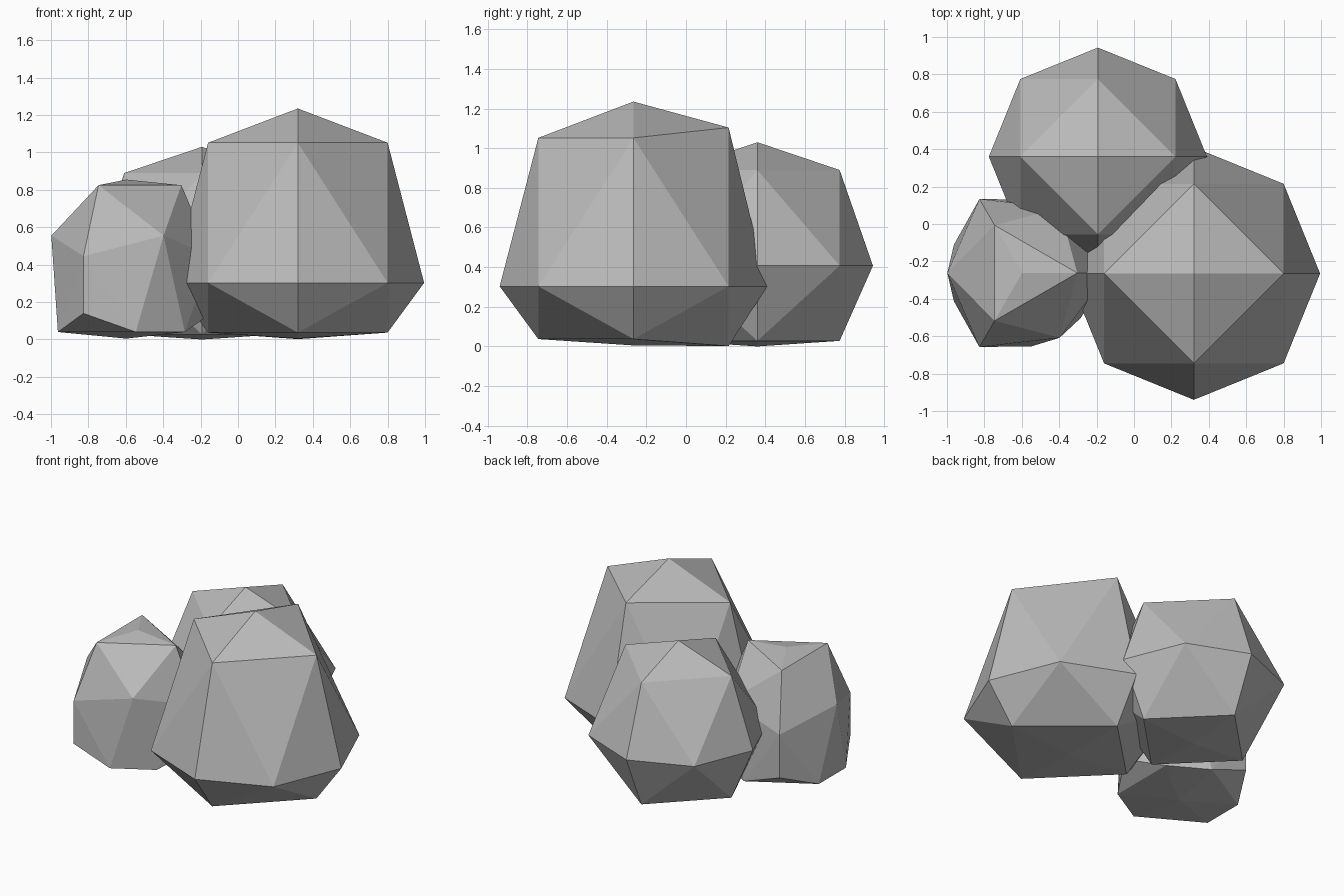
import bpy
import bmesh
from math import cos, sin, radians

cube = bpy.data.objects.get("Cube")
if cube:
    bpy.data.objects.remove(cube, do_unlink=True)

# Single stone colour
stone = bpy.data.materials.new("stone grey")
stone.use_nodes = True
GREY = (0.5, 0.5, 0.5, 1)
stone.diffuse_color = GREY
bsdf = stone.node_tree.nodes["Principled BSDF"]
bsdf.inputs["Base Color"].default_value = GREY
bsdf.inputs["Roughness"].default_value = 0.9


def ring(radius, z, angles):
    return [(radius * cos(radians(a)), radius * sin(radians(a)), z) for a in angles]


def make_rock(name, x, y, points):
    """Faceted, flat-shaded rock wrapped around its rings of points."""
    bm = bmesh.new()
    for p in points:
        bm.verts.new(p)
    bmesh.ops.convex_hull(bm, input=bm.verts[:])
    bmesh.ops.recalc_face_normals(bm, faces=bm.faces[:])
    mesh = bpy.data.meshes.new(name)
    bm.to_mesh(mesh)
    bm.free()
    mesh.materials.append(stone)
    rock = bpy.data.objects.new(name, mesh)
    rock.location = (x, y, 0)
    bpy.context.collection.objects.link(rock)


def four_sided(radius, inner, bottom, low, middle, high, top, lift=0.0, drop=0.0):
    """Divided octahedron: poles, two square rings and an eight-point belt."""
    sides = (0, 180, 270)
    return ([(0, 0, bottom), (0, 0, top)]
            + ring(inner, low, sides) + ring(inner, low - drop, (90,))
            + ring(radius, middle, range(0, 360, 90))
            + ring(inner * 2 ** 0.5, middle, range(45, 360, 90))
            + ring(inner, high, sides) + ring(inner, high + lift, (90,)))


def three_sided():
    """Rounded tetrahedron: three corner columns with bulging sides between."""
    corners = (0, 120, 240)
    sides = (60, 180, 300)
    base = [a + d for a in sides for d in (-22.5, 22.5)]
    return ([(0, 0, 0.005), (0, 0, 0.855)]
            + ring(0.295, 0.825, corners)
            + ring(0.4, 0.555, sides)
            + ring(0.457, 0.445, corners)
            + ring(0.457, 0.14, corners)
            + ring(0.395, 0.04, base))


make_rock("large_rock", 0.32, -0.265,
          four_sided(0.675, 0.48, 0.005, 0.037, 0.303, 1.052, 1.235, lift=0.052, drop=0.035))
make_rock("back_rock", -0.193, 0.36,
          four_sided(0.583, 0.415, 0.0, 0.028, 0.407, 0.89, 1.03))
make_rock("small_rock", -0.598, -0.262, three_sided())
